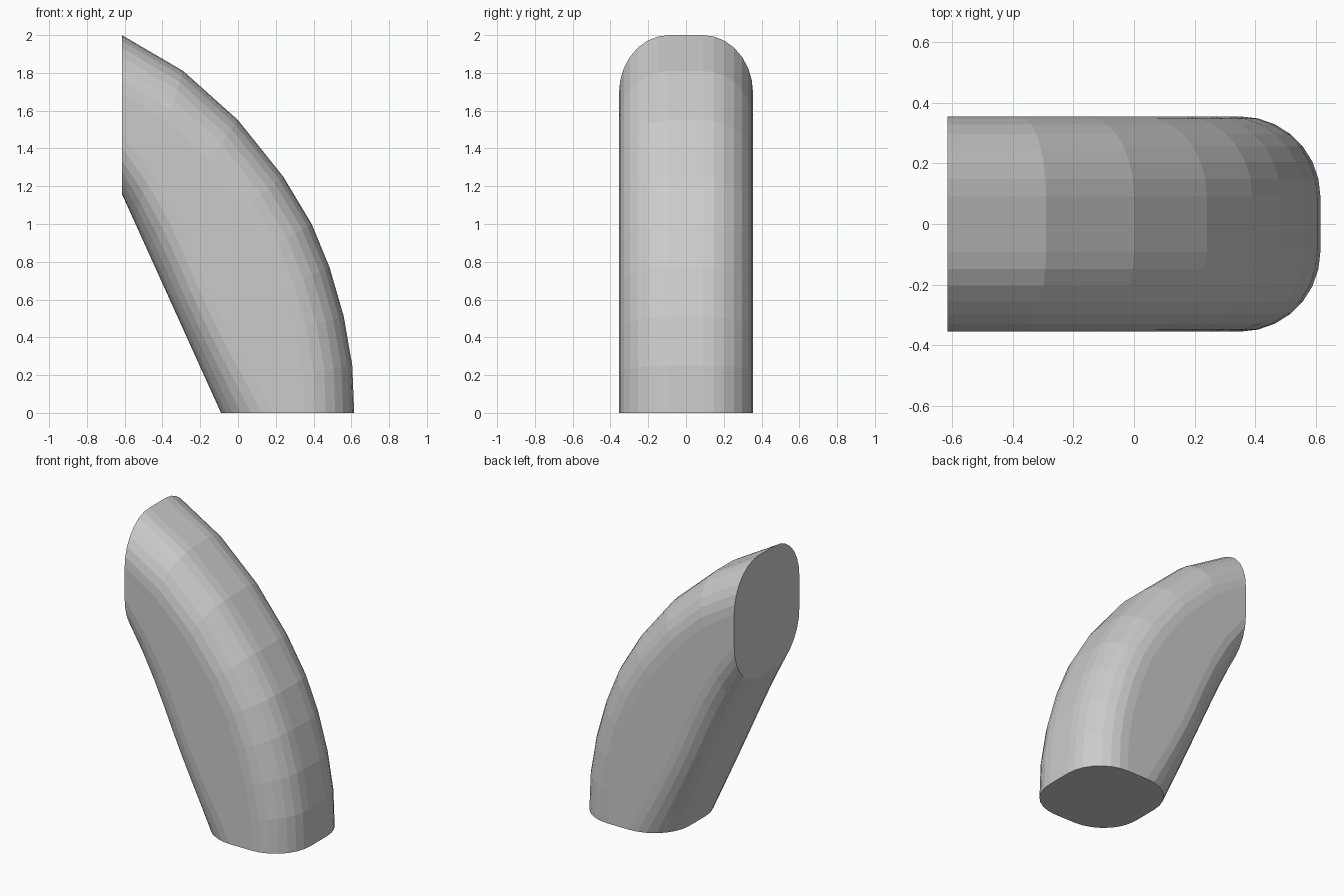
import bpy, bmesh, math
from mathutils import Vector

if "Cube" in bpy.data.objects:
    bpy.data.objects.remove(bpy.data.objects["Cube"])

HALF_Y, FLAT_Y, ROUND = 0.355, 0.09, 0.265
SEGS = 7

# Side profile: faceted outer arc and straight inner edge
outer = [Vector(p) for p in [(0.615, 0), (0.605, 0.25), (0.56, 0.51), (0.485, 0.77),
                             (0.39, 1.0), (0.24, 1.25), (0.0, 1.55), (-0.29, 1.81), (-0.615, 2.0)]]
inner_a, inner_b = Vector((-0.09, 0)), Vector((-0.615, 1.16))
# Where the flat side begins, next to the inner edge
flat_a, flat_b = Vector((0.19, 0)), Vector((-0.615, 1.475))

bm = bmesh.new()
rings = []
last = len(outer) - 1
for i, o in enumerate(outer):
    t = i / last
    inn = inner_a.lerp(inner_b, t)
    across = (inn - o).normalized()
    tangent = (outer[min(i + 1, last)] - outer[max(i - 1, 0)]).normalized()
    d_out = ROUND / abs(across.x * tangent.y - across.y * tangent.x)
    d_in = (flat_a.lerp(flat_b, t) - inn).length

    # Rounded cross-section: one half, then its mirror
    half = []
    for k in range(SEGS + 1):
        a = math.pi / 2 * k / SEGS
        p = o + across * d_out * (1 - math.cos(a))
        half.append((p, FLAT_Y + (HALF_Y - FLAT_Y) * math.sin(a)))
    for k in range(SEGS, -1, -1):
        a = math.pi / 2 * k / SEGS
        p = inn - across * d_in * (1 - math.cos(a))
        half.append((p, FLAT_Y + (HALF_Y - FLAT_Y) * math.sin(a)))
    section = half + [(p, -y) for p, y in reversed(half)]
    rings.append([bm.verts.new((p.x, y, p.y)) for p, y in section])

# Skin between sections, then the two flat cut ends
n = len(rings[0])
for r0, r1 in zip(rings, rings[1:]):
    for k in range(n):
        m = (k + 1) % n
        bm.faces.new((r0[k], r0[m], r1[m], r1[k]))
bm.faces.new(rings[0])
bm.faces.new(rings[-1])
bmesh.ops.recalc_face_normals(bm, faces=bm.faces)

mesh = bpy.data.meshes.new("curved_horn")
bm.to_mesh(mesh)
bm.free()
bpy.context.collection.objects.link(bpy.data.objects.new("curved_horn", mesh))
